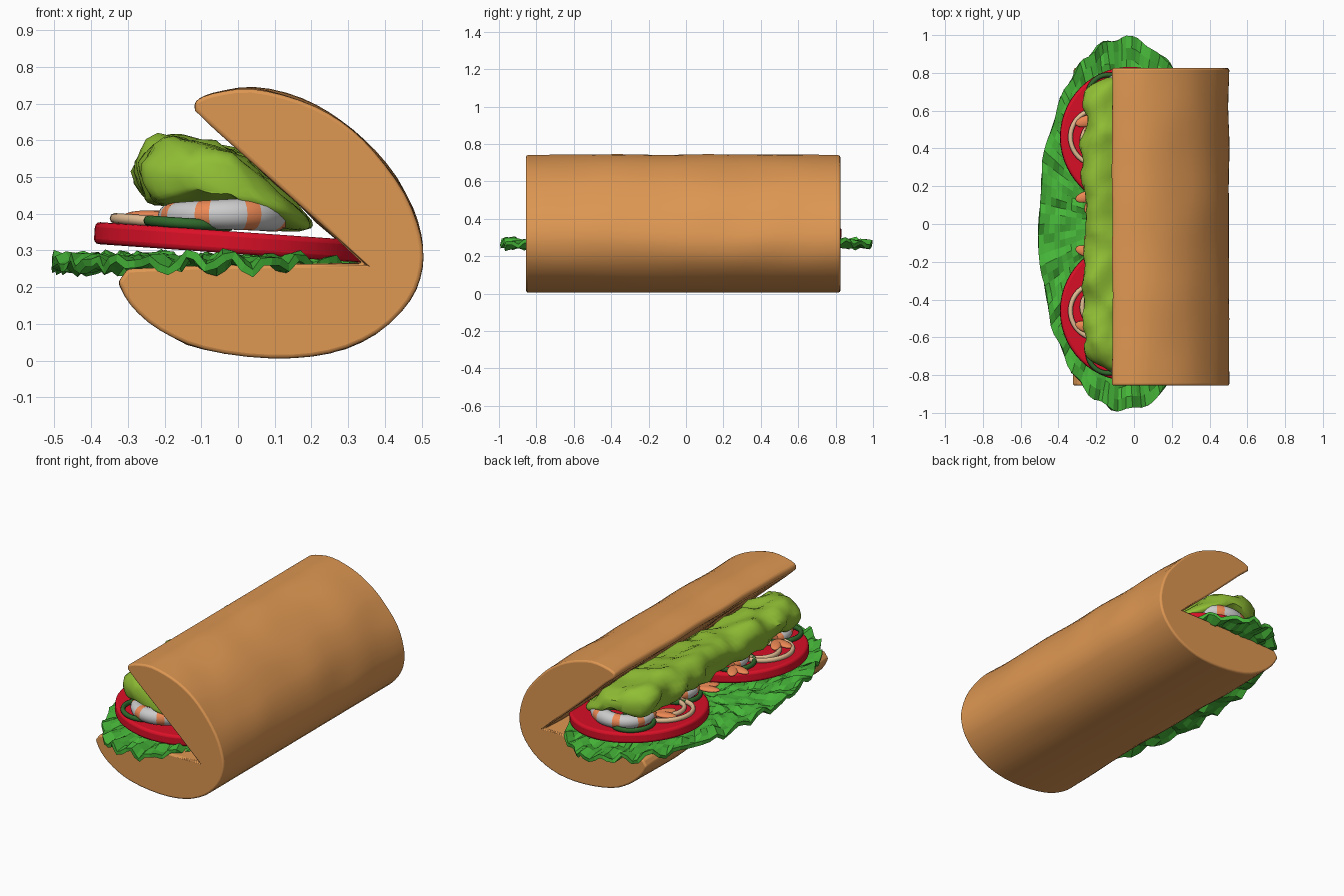
import bpy, bmesh, math
from math import sin, cos, pi, radians
from mathutils import Vector, noise

if "Cube" in bpy.data.objects:
    bpy.data.objects.remove(bpy.data.objects["Cube"])


def mat(name, r, g, b):
    m = bpy.data.materials.new(name)
    m.diffuse_color = (r, g, b, 1)
    m.use_nodes = True
    m.node_tree.nodes["Principled BSDF"].inputs["Base Color"].default_value = m.diffuse_color
    return m


CRUST = mat("crust", 0.73, 0.31, 0.085)
LEAF = mat("leaf", 0.06, 0.46, 0.04)
RED = mat("tomato_red", 0.70, 0.005, 0.02)
GREEN = mat("avocado_green", 0.28, 0.52, 0.035)
DARK = mat("pepper_green", 0.03, 0.14, 0.025)
TAN = mat("onion_tan", 0.75, 0.50, 0.29)
WHITE = mat("shrimp_white", 0.70, 0.70, 0.70)
ORANGE = mat("shrimp_orange", 0.85, 0.25, 0.09)


def finish(name, bm, mats, angle=40):
    bmesh.ops.recalc_face_normals(bm, faces=bm.faces)
    me = bpy.data.meshes.new(name)
    bm.to_mesh(me)
    bm.free()
    for m in mats:
        me.materials.append(m)
    ob = bpy.data.objects.new(name, me)
    bpy.context.collection.objects.link(ob)
    if angle:
        me.shade_smooth()
        bpy.ops.object.select_all(action='DESELECT')
        ob.select_set(True)
        bpy.context.view_layer.objects.active = ob
        bpy.ops.object.shade_smooth_by_angle(angle=radians(angle))
    return ob


def spline(pts, n, closed=False):
    """Catmull-Rom subdivision of a 2D point list."""
    p = [Vector(q) for q in pts]
    out, k = [], len(p)
    for i in range(k if closed else k - 1):
        ids = [i - 1, i, i + 1, i + 2]
        a, b, c, d = [p[j % k] if closed else p[min(max(j, 0), k - 1)] for j in ids]
        for s in range(n):
            t = s / n
            out.append(0.5 * (2 * b + (c - a) * t + (2 * a - 5 * b + 4 * c - d) * t * t
                              + (3 * b - a - 3 * c + d) * t ** 3))
    return out if closed else out + [p[-1]]


def loft(bm, rings, index=lambda i: 0):
    """Skin closed rings of points, capped at both ends."""
    vr = [[bm.verts.new(q) for q in r] for r in rings]
    n = len(vr[0])
    for i in range(len(vr) - 1):
        for j in range(n):
            k = (j + 1) % n
            bm.faces.new((vr[i][j], vr[i][k], vr[i + 1][k], vr[i + 1][j])).material_index = index(i)
    bm.faces.new(vr[0])
    bm.faces.new(vr[-1][::-1]).material_index = index(len(vr) - 2)


# Bun: one folded profile with a wedge cut, run along y
outer = spline([(-.325, .215), (-.29, .155), (-.21, .085), (-.09, .03), (.09, .006), (.25, .02),
                (.38, .075), (.465, .16), (.50, .25), (.497, .34), (.455, .455), (.37, .57),
                (.28, .65), (.17, .71), (.04, .742), (-.07, .728), (-.115, .708)], 3)
inner = [Vector(q) for q in [(-.115, .683), (-.06, .632), (.10, .485), (.22, .375), (.34, .265),
                             (.15, .262), (-.10, .26), (-.30, .25)]]
bm = bmesh.new()
rings = []
for i in range(25):
    y = -0.855 + 1.68 * i / 24
    ring = []
    for q in outer + inner:
        p = Vector((q.x, y, q.y))
        w = 0.006 * noise.noise(p * 4)
        ring.append((q.x + w * 1.2, y, q.y + (w if q.y > 0.03 else 0)))
    rings.append(ring)
loft(bm, rings)
bun = finish("bun", bm, [CRUST], 50)
b = bun.modifiers.new("soft_ends", 'BEVEL')
b.width, b.segments, b.angle_limit = 0.014, 3, radians(50)

# Lettuce: crinkled oval leaf
bm = bmesh.new()
N, R = 110, 16
centre = bm.verts.new((-.05, 0, .265))
prev = None
for r in range(1, R + 1):
    f = r / R
    row = []
    for s in range(N):
        a = 2 * pi * s / N
        k = f * (1 - 0.012 * f * (1 + sin(a * 17 + 2 * sin(a * 3))))
        p = Vector((-.05 + .46 * k * cos(a), .998 * k * sin(a), 0))
        z = .266 + .03 * noise.noise(p * 17) + .014 * f ** 3 * sin(a * 27 + 5 * f)
        z += .012 * noise.noise(p * 40)
        row.append(bm.verts.new((p.x, p.y, z)))
    for s in range(N):
        t = (s + 1) % N
        bm.faces.new((prev[s], row[s], row[t], prev[t]) if prev else (centre, row[s], row[t]))
    prev = row
leaf = finish("lettuce", bm, [LEAF], 0)
s = leaf.modifiers.new("thickness", 'SOLIDIFY')
s.thickness, s.offset = 0.022, 0

# Avocado spread: lumpy log under the top of the bun
prof = spline([(-.25, .46), (-.27, .54), (-.20, .605), (-.10, .585), (.02, .545), (.11, .46),
               (.18, .39), (.17, .365), (.09, .37), (0, .425), (-.12, .435), (-.21, .43)], 3, True)
c = Vector((-.06, .49))
bm = bmesh.new()
rings = []
for i in range(61):
    u = -1 + 2 * i / 60
    k = max(0.12, (1 - abs(u) ** 10)) ** 0.5
    y = .775 * sin(u * pi / 2) * .35 + .775 * u * .65
    ring = []
    for q in prof:
        d = (q - c) * k
        n = d.normalized()
        p = Vector((c.x + d.x, y, c.y + d.y))
        w = .045 * noise.noise(p * 7) + .012 * noise.noise(p * 19)
        ring.append((p.x + n.x * w, y, p.z + n.y * w))
    rings.append(ring)
loft(bm, rings)
finish("avocado_spread", bm, [GREEN], 50)

TILT = radians(4)


def on_slice(x):
    """Height of the tilted tomato top at x."""
    return .352 - .07 * x


def ring_slice(name, x, y, r, m):
    bpy.ops.mesh.primitive_torus_add(major_radius=r, minor_radius=.013, major_segments=40,
                                     minor_segments=8, location=(x, y, on_slice(x) + .012),
                                     rotation=(0, TILT, 0))
    ob = bpy.context.object
    ob.name = name
    ob.scale.z = 1.1
    ob.data.materials.append(m)
    bpy.ops.object.shade_smooth_by_angle(angle=radians(60))


def shrimp(name, cx, cy, side):
    """Curled, striped, tapering body with a two-lobed tail."""
    bm = bmesh.new()
    rings = []
    steps = 34
    for i in range(steps + 1):
        t = i / steps
        a = radians(-25 + 225 * t)
        rad = (.057 - .026 * t) * min(1, (.15 + t * 9)) ** .5
        ctr = Vector((cx + .14 * cos(a), cy + side * .14 * sin(a), .402 - .008 * t))
        out = Vector((cos(a), side * sin(a), 0))
        ring = []
        for j in range(14):
            b = 2 * pi * j / 14
            ring.append(ctr + out * rad * cos(b) + Vector((0, 0, rad * .95 * sin(b))))
        rings.append(ring)
    loft(bm, rings, lambda i: 1 if i % 7 in (5, 6) or i > 31 else 0)
    finish(name, bm, [WHITE, ORANGE], 60)
    for k, ang in enumerate((195, 240)):
        d = radians(ang)
        bpy.ops.mesh.primitive_uv_sphere_add(
            segments=14, ring_count=8, radius=1,
            location=(cx - .15 + .055 * cos(d), cy + side * (-.06 + .055 * sin(d)), .395),
            rotation=(0, 0, side * d))
        tail = bpy.context.object
        tail.name = f"{name}_tail_{k}"
        tail.scale = (.065, .03, .014)
        tail.data.materials.append(ORANGE)
        bpy.ops.object.shade_smooth()


# Fillings, mirrored about the middle
for side, tag in ((1, "back"), (-1, "front")):
    bpy.ops.mesh.primitive_cylinder_add(vertices=56, radius=.372, depth=.06,
                                        location=(-.02, side * .46, .322), rotation=(0, TILT, 0))
    tom = bpy.context.object
    tom.name = f"tomato_slice_{tag}"
    tom.data.materials.append(RED)
    bv = tom.modifiers.new("rounded_rim", 'BEVEL')
    bv.width, bv.segments, bv.angle_limit = .014, 3, radians(40)
    bpy.ops.object.shade_smooth_by_angle(angle=radians(40))
    ring_slice(f"onion_ring_{tag}", -.19, side * .46, .147, TAN)
    ring_slice(f"onion_ring_small_{tag}", -.17, side * .44, .105, TAN)
    ring_slice(f"pepper_ring_outer_{tag}", -.135, side * .68, .11, DARK)
    ring_slice(f"pepper_ring_inner_{tag}", -.135, side * .25, .11, DARK)
    shrimp(f"shrimp_outer_{tag}", -.045, side * .62, side)
    shrimp(f"shrimp_inner_{tag}", -.045, side * .22, side)
